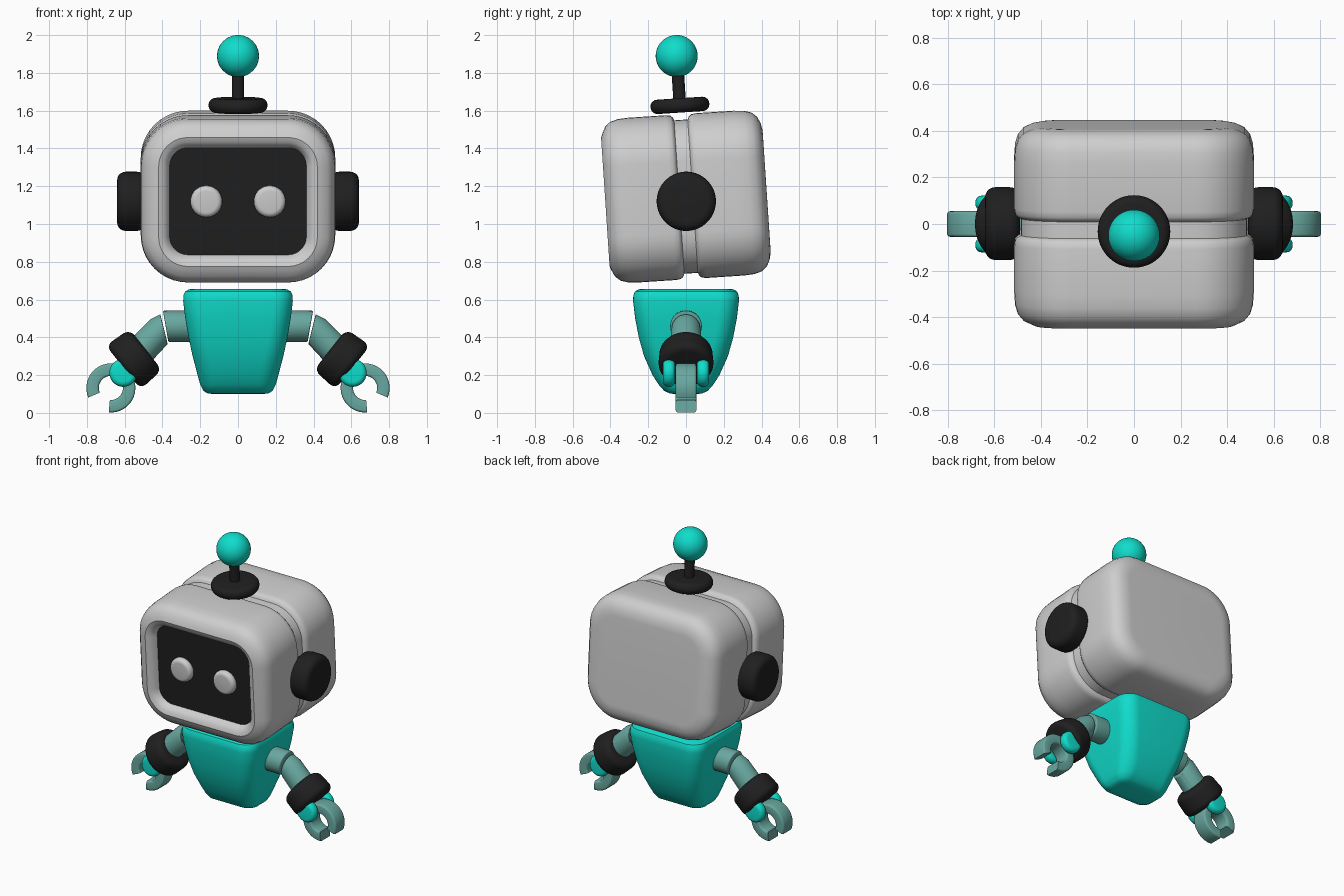
import bpy, bmesh
from math import sin, cos, pi, radians
from mathutils import Matrix, Vector

if "Cube" in bpy.data.objects:
    bpy.data.objects.remove(bpy.data.objects["Cube"], do_unlink=True)


def material(name, color):
    m = bpy.data.materials.new(name)
    m.use_nodes = True
    m.diffuse_color = (*color, 1)
    bsdf = next(n for n in m.node_tree.nodes if n.type == 'BSDF_PRINCIPLED')
    bsdf.inputs["Base Color"].default_value = (*color, 1)
    bsdf.inputs["Roughness"].default_value = 0.5
    return m


GREY = material("light grey", (0.62, 0.62, 0.62))
BLACK = material("soft black", (0.014, 0.014, 0.014))
TEAL = material("bright teal", (0.005, 0.72, 0.6))
MUTED = material("muted teal", (0.14, 0.39, 0.35))

# The head and everything on it nods forward together
HEAD = Matrix.Translation((0, 0, 1.145)) @ Matrix.Rotation(radians(3.8), 4, 'X')


def make_object(name, bm, mats):
    mesh = bpy.data.meshes.new(name)
    bm.to_mesh(mesh)
    for m in mats:
        mesh.materials.append(m)
    ob = bpy.data.objects.new(name, mesh)
    bpy.context.collection.objects.link(ob)
    bpy.ops.object.select_all(action='DESELECT')
    ob.select_set(True)
    bpy.context.view_layer.objects.active = ob
    bpy.ops.object.shade_smooth_by_angle(angle=radians(35))
    return ob


def finish(name, bm, *mats, matrix=None, bevel=0, pair=False):
    """Bevel the hard edges, place the part and optionally mirror it."""
    bmesh.ops.recalc_face_normals(bm, faces=bm.faces)
    if bevel:
        hard = [e for e in bm.edges if e.calc_face_angle(0) > 0.8]
        bmesh.ops.bevel(bm, geom=hard, offset=bevel, segments=5, profile=0.5,
                        affect='EDGES', clamp_overlap=True)
    if matrix:
        bm.transform(matrix)
    make_object("left_" + name if pair else name, bm, mats)
    if pair:
        bm.transform(Matrix.Scale(-1, 4, (1, 0, 0)))
        bmesh.ops.reverse_faces(bm, faces=bm.faces)
        make_object("right_" + name, bm, mats)
    bm.free()


def rounded_rect(hx, hy, r, n=10):
    pts = []
    for k, (sx, sy) in enumerate(((1, 1), (-1, 1), (-1, -1), (1, -1))):
        for i in range(n + 1):
            a = (k + i / n) * pi / 2
            pts.append((sx * (hx - r) + r * cos(a), sy * (hy - r) + r * sin(a)))
    return pts


def loft(rings):
    """Skin a list of point rings and cap both ends."""
    bm = bmesh.new()
    rows = [[bm.verts.new(p) for p in ring] for ring in rings]
    n = len(rows[0])
    for a, b in zip(rows, rows[1:]):
        for i in range(n):
            j = (i + 1) % n
            bm.faces.new((a[i], a[j], b[j], b[i]))
    bm.faces.new(rows[0])
    return bm, bm.faces.new(rows[-1])


def drum(name, mat, center, axis, r1, r2, depth, bevel, matrix=None, pair=False):
    """Round-edged disc or cone section centred on a point."""
    bm = bmesh.new()
    turn = Vector(axis).to_track_quat('Z', 'Y').to_matrix().to_4x4()
    bmesh.ops.create_cone(bm, cap_ends=True, segments=48, radius1=r1, radius2=r2,
                          depth=depth, matrix=Matrix.Translation(center) @ turn)
    finish(name, bm, mat, matrix=matrix, bevel=bevel, pair=pair)


# Head shell: (y, inset) from back to front, with centre groove and face recess
back = [(0.428, 0.13), (0.427, 0.11), (0.42, 0.075), (0.403, 0.04),
        (0.375, 0.016), (0.335, 0.004), (0.28, 0)]
groove = [(0.08, 0), (0.055, 0.004), (0.043, 0.014), (0.036, 0.03)]
front = [(-y, i) for y, i in reversed(back[2:])]
recess = [(-0.428, 0.095), (-0.42, 0.12), (-0.403, 0.14), (-0.375, 0.153)]
profile = back + groove + [(-y, i) for y, i in reversed(groove)] + front + recess
rings = [[(x, y, z) for x, z in rounded_rect(0.515 - i, 0.437 - i, 0.25 - i)]
         for y, i in profile]
bm, screen = loft(rings)
screen.material_index = 1
finish("head", bm, GREY, BLACK, matrix=HEAD)

# Eyes and ears
drum("eye", GREY, (0.168, -0.385, 0), (0, -1, 0), 0.084, 0.084, 0.06, 0.027, HEAD, True)
drum("ear", BLACK, (0.565, 0, -0.025), (1, 0, 0), 0.157, 0.157, 0.15, 0.045, HEAD, True)

# Antenna
drum("antenna_base", BLACK, (0, 0, 0.484), (0, 0, 1), 0.156, 0.156, 0.076, 0.036, HEAD)
drum("antenna_rod", BLACK, (0, 0, 0.58), (0, 0, 1), 0.033, 0.033, 0.2, 0, HEAD)
bm = bmesh.new()
bmesh.ops.create_uvsphere(bm, u_segments=40, v_segments=24, radius=0.111)
finish("antenna_ball", bm, TEAL, matrix=HEAD @ Matrix.Translation((0, 0, 0.746)))

# Body: (height, half width, half depth) from the narrow bottom up
body = [(0.1, 0.13, 0.06), (0.103, 0.16, 0.085), (0.116, 0.183, 0.115),
        (0.15, 0.2, 0.145), (0.2, 0.214, 0.177), (0.3, 0.24, 0.222),
        (0.4, 0.262, 0.25), (0.5, 0.279, 0.269), (0.59, 0.29, 0.28),
        (0.622, 0.289, 0.279), (0.643, 0.28, 0.27), (0.654, 0.26, 0.25),
        (0.657, 0.235, 0.225)]
bm, _ = loft([[(x, y, z) for x, y in rounded_rect(hx, hy, min(0.1, 0.6 * hy))]
              for z, hx, hy in body])
finish("body", bm, TEAL)


def arm_ring(x, z, tilt, r, n=32):
    t = radians(tilt)
    return [(x + r * cos(a) * sin(t), r * sin(a), z + r * cos(a) * cos(t))
            for a in (2 * pi * i / n for i in range(n))]


# Arms: shoulder piece, bent forearm and cuff
bm, _ = loft([arm_ring(0.25, 0.46, 0, 0.084), arm_ring(0.383, 0.458, 10, 0.084)])
finish("shoulder", bm, MUTED, bevel=0.008, pair=True)
bm, _ = loft([arm_ring(0.393, 0.448, 14, 0.076), arm_ring(0.418, 0.43, 34, 0.08),
              arm_ring(0.54, 0.305, 42, 0.082)])
finish("forearm", bm, MUTED, bevel=0.008, pair=True)
drum("cuff", BLACK, (0.548, 0, 0.288), (0.78, 0, -0.62), 0.138, 0.148, 0.152, 0.04, pair=True)

# Hands: knuckles either side of a C-shaped claw
for side, y in (("front", -0.09), ("back", 0.09)):
    drum(side + "_knuckle", TEAL, (0.607, y, 0.212), (0, 1, 0), 0.074, 0.074, 0.064,
         0.027, pair=True)
section = rounded_rect(0.033, 0.055, 0.012, 3)
rings = []
for i in range(33):
    a = radians(-23 + 298 * i / 32)
    rings.append([(0.673 + (0.097 + u) * cos(a), v, 0.132 + (0.097 + u) * sin(a))
                  for u, v in section])
bm, _ = loft(rings)
finish("claw", bm, MUTED, pair=True)
